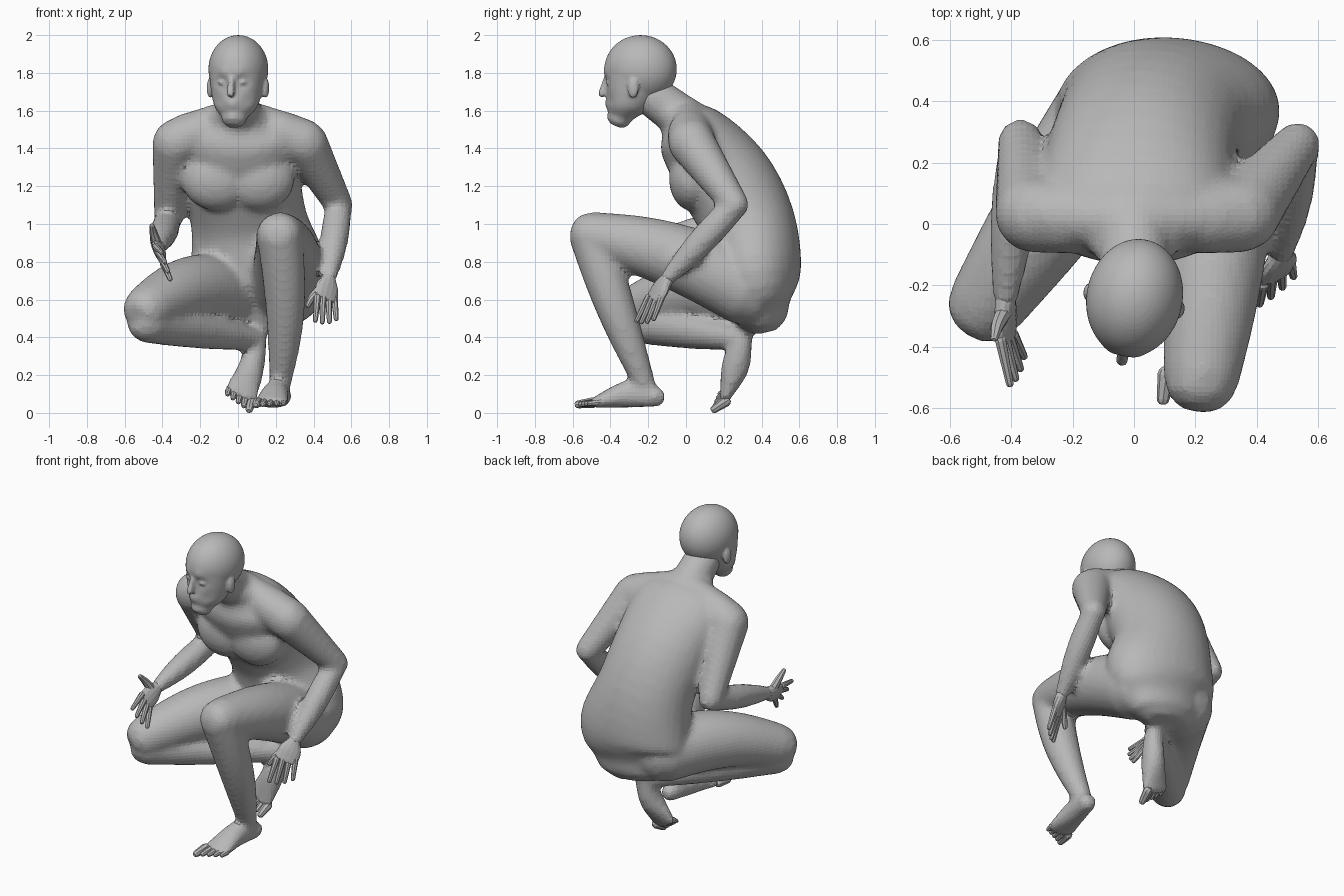
import bpy, bmesh, math
from mathutils import Vector, Matrix

cube = bpy.data.objects.get("Cube")
if cube:
    bpy.data.objects.remove(cube, do_unlink=True)

skin = bpy.data.materials.new("matte grey")
skin.use_nodes = True
grey = (0.48, 0.48, 0.48, 1)
skin.diffuse_color = grey
skin.node_tree.nodes["Principled BSDF"].inputs["Base Color"].default_value = grey


def spline(stations, steps):
    """Catmull-Rom through stations of x, y, z, half width and optional half depth."""
    points = [Vector((station + station[-1:])[:5]) for station in stations]
    before = points[0] * 2 - points[1]
    after = points[-1] * 2 - points[-2]
    points = [before] + points + [after]
    path = []
    for a, b, c, d in zip(points, points[1:], points[2:], points[3:]):
        for step in range(steps):
            t = step / steps
            linear = c - a
            square = a * 2 - b * 5 + c * 4 - d
            cubic = b * 3 - a - c * 3 + d
            path.append(b + (linear * t + square * t ** 2 + cubic * t ** 3) / 2)
    return path + [points[-2]]


def tube(bm, stations, side=(1, 0, 0), sides=20, steps=4):
    """Closed loft of elliptical rings with rounded ends."""
    path = spline(stations, steps)
    centres = [Vector(point[:3]) for point in path]
    last = len(path) - 1
    rings = []
    for i, point in enumerate(path):
        tangent = (centres[min(i + 1, last)] - centres[max(i - 1, 0)]).normalized()
        across = Vector(side)
        across = (across - tangent * across.dot(tangent)).normalized()
        up = tangent.cross(across)
        width, depth = point[3], point[4]
        dome = min(width, depth) * 0.85
        layers = [(0, 1)]
        if i == 0:
            layers = [(-dome, 0.5), (-dome * 0.6, 0.85)] + layers
        elif i == last:
            layers = layers + [(dome * 0.6, 0.85), (dome, 0.5)]
        for shift, scale in layers:
            ring = []
            for k in range(sides):
                angle = math.tau * k / sides
                offset = across * width * math.cos(angle) + up * depth * math.sin(angle)
                ring.append(bm.verts.new(centres[i] + tangent * shift + offset * scale))
            rings.append(ring)
    for low, high in zip(rings, rings[1:]):
        for k in range(sides):
            n = (k + 1) % sides
            bm.faces.new((low[k], low[n], high[n], high[k]))
    bm.faces.new(rings[0][::-1])
    bm.faces.new(rings[-1])


def limb(bm, start, end, start_radius, end_radius, bulge=0, bow=(0, 0, 0)):
    """Tapered limb between two joints, with a muscle bulge and a bowed axis."""
    stations = []
    for i in range(7):
        t = i / 6
        swell = math.sin(math.pi * t)
        centre = start.lerp(end, t) + Vector(bow) * swell
        radius = start_radius + (end_radius - start_radius) * t + bulge * swell
        stations.append((*centre, radius))
    tube(bm, stations, sides=24, steps=2)


def ball(bm, centre, radii):
    placement = Matrix.Translation(centre) @ Matrix.Diagonal((*radii, 1))
    bmesh.ops.create_uvsphere(bm, u_segments=48, v_segments=32, radius=1, matrix=placement)


def finish(bm, name, voxel=0, smooth=0):
    bmesh.ops.recalc_face_normals(bm, faces=bm.faces)
    mesh = bpy.data.meshes.new(name)
    bm.to_mesh(mesh)
    bm.free()
    mesh.materials.append(skin)
    part = bpy.data.objects.new(name, mesh)
    bpy.context.collection.objects.link(part)
    if voxel:
        fuse = part.modifiers.new("fuse", 'REMESH')
        fuse.mode = 'VOXEL'
        fuse.voxel_size = voxel
        soften = part.modifiers.new("soften", 'SMOOTH')
        soften.factor = 0.5
        soften.iterations = smooth


# Joints of the pose
left_shoulder, right_shoulder = Vector((.35, .03, 1.43)), Vector((-.33, .03, 1.43))
left_elbow, right_elbow = Vector((.535, .26, 1.1)), Vector((-.37, .27, 1.02))
left_wrist, right_wrist = Vector((.48, -.1, .71)), Vector((-.42, -.25, .88))
left_hip, right_hip = Vector((.26, .32, .66)), Vector((-.07, .34, .64))
left_knee, right_knee = Vector((.22, -.5, .94)), Vector((-.48, -.26, .55))
left_ankle, right_ankle = Vector((.22, -.21, .13)), Vector((.08, .28, .39))
collar = Vector((0, .01, 1.57))

# Torso, from seat to collar
body = bmesh.new()
tube(body, [(.1, .39, .57, .28, .16), (.11, .37, .72, .37, .24), (.06, .33, 1, .31, .25),
            (.02, .2, 1.25, .31, .25), (0, .02, 1.48, .31, .19), (0, -.05, 1.56, .16, .1)], sides=32)
for s in (-1, 1):
    # Broad flat chest and sloping neck muscles
    ball(body, (s * .11, .03, 1.24), (.19, .12, .17))
    limb(body, collar, Vector((s * .29, .03, 1.48)), .1, .1)

# Neck
limb(body, Vector((0, .01, 1.54)), Vector((0, -.18, 1.68)), .12, .11)

# Arms
for shoulder, elbow, wrist in ((left_shoulder, left_elbow, left_wrist),
                               (right_shoulder, right_elbow, right_wrist)):
    root = shoulder.lerp(collar, .4)
    limb(body, root, shoulder, .12, .125)
    limb(body, shoulder, elbow, .125, .075)
    limb(body, elbow, wrist, .068, .04, bulge=.02)

# Legs: left knee raised, right leg folded beneath
limb(body, left_hip, left_knee, .2, .125, bulge=.01, bow=(.02, 0, .04))
limb(body, left_knee, left_ankle, .12, .055, bulge=.015, bow=(.03, -.01, 0))
limb(body, right_hip, right_knee, .2, .13, bulge=.01, bow=(0, 0, .05))
limb(body, right_knee - Vector((0, 0, .07)), right_ankle, .11, .06, bulge=.01)


def foot(name, heel, instep, front, across, forward):
    """Foot fused to the body, with separate toes; across points to the big toe."""
    tube(body, [(*heel, .055), (*instep, .07, .075), (*front, .095, .03)])
    front, across, forward = Vector(front), Vector(across), Vector(forward)
    bm = bmesh.new()
    for i in range(5):
        base = front + across * (1 - i / 2)
        radius = .028 if i == 0 else .022 - .001 * i
        tip = base + forward * (1 - i / 8)
        tube(bm, [(*base, radius), (*tip, radius * .75)], sides=8, steps=3)
    finish(bm, name)


foot("left_toes", (.23, -.16, .085), (.2, -.3, .1), (.175, -.48, .055),
     (-.07, -.01, 0), (-.01, -.08, -.01))
foot("right_toes", (.1, .3, .4), (.07, .26, .24), (.01, .21, .09),
     (.06, 0, -.03), (-.01, -.06, -.04))
finish(body, "body", voxel=.02, smooth=6)

# Head: cranium and jaw, then sculpted face
head = bmesh.new()
ball(head, (0, -.24, 1.82), (.157, .193, .18))
tube(head, [(0, -.35, 1.57, .07, .065), (0, -.33, 1.62, .11, .1), (0, -.3, 1.68, .13, .135),
            (0, -.27, 1.77, .147, .168)], sides=48, steps=10)
# Eye sockets, brows, cheeks, lips and chin: x, z, push along y
face = [(.055, 1.75, .02), (.045, 1.8, -.008), (.08, 1.65, .008), (0, 1.635, -.012), (0, 1.57, -.008)]
for v in head.verts:
    if v.co.y < -.33:
        spot = Vector((abs(v.co.x), v.co.z))
        v.co.y += sum(push * math.exp(-((spot - Vector((x, z))).length / .03) ** 2)
                      for x, z, push in face)
# Nose, eyes and ears
limb(head, Vector((0, -.425, 1.77)), Vector((0, -.448, 1.69)), .016, .021)
for s in (-1, 1):
    ball(head, (s * .055, -.395, 1.75), (.025, .022, .016))
    ball(head, (s * .15, -.25, 1.72), (.018, .03, .055))
bmesh.ops.rotate(head, verts=head.verts, cent=(0, -.25, 0), matrix=Matrix.Rotation(-.2, 3, 'Z'))
finish(head, "head", voxel=.009, smooth=4)


def hand(name, wrist, first, last, first_reach, last_reach, thumb_tip):
    """Palm from wrist to knuckles, with fingers fanned between two reaches."""
    bm = bmesh.new()
    first, last, thumb_tip = Vector(first), Vector(last), Vector(thumb_tip)
    across = first - last
    knuckles = (first + last) / 2
    half = across.length / 2 + .012
    palm = wrist.lerp(knuckles, .5)
    tube(bm, [(*wrist, .04, .033), (*palm, half, .03), (*knuckles, half, .02)],
         side=across, sides=14)
    for i in range(4):
        base = first.lerp(last, i / 3)
        reach = Vector(first_reach).lerp(Vector(last_reach), i / 3)
        tip = base + reach * (1 + math.sin(i) / 8)
        tube(bm, [(*base, .019), (*tip, .013)], side=across, sides=8)
    thumb_root = wrist.lerp(first, .3)
    thumb_joint = thumb_root.lerp(thumb_tip, .5) + across * .15
    tube(bm, [(*thumb_root, .028), (*thumb_joint, .022), (*thumb_tip, .014)],
         side=knuckles - wrist, sides=8)
    finish(bm, name)


hand("left_hand", left_wrist, (.42, -.2, .61), (.51, -.13, .61),
     (-.01, -.06, -.12), (.01, -.04, -.11), (.37, -.2, .57))
hand("right_hand", right_wrist, (-.435, -.38, .88), (-.395, -.36, .79),
     (.03, -.14, -.03), (.035, -.07, -.08), (-.455, -.37, .99))
